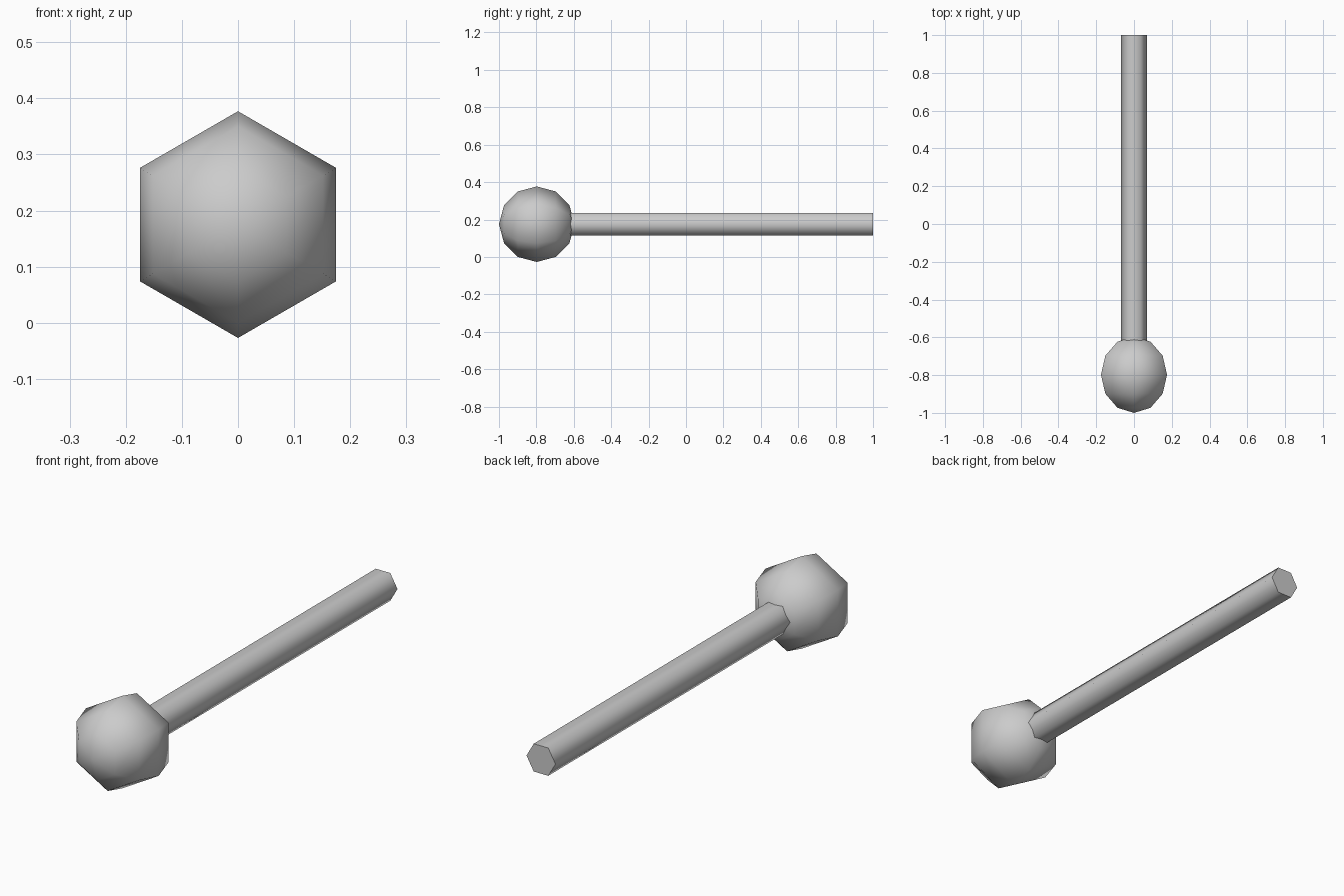
import bpy, bmesh, math
from mathutils import Matrix

cube = bpy.data.objects.get("Cube")
if cube:
    bpy.data.objects.remove(cube, do_unlink=True)

SIDES = 6
BALL_R = 0.202
ROD_R = 0.07
MID_Z = BALL_R * math.cos(math.pi / SIDES)   # flat of the hexagon rests on the ground
BALL_Y = BALL_R - 1

grey = bpy.data.materials.new("light_grey")
grey.use_nodes = True
colour = (0.6, 0.6, 0.6, 1)
grey.diffuse_color = colour
grey.node_tree.nodes["Principled BSDF"].inputs["Base Color"].default_value = colour

# Turns the z axis of a primitive onto the y axis
LAY = Matrix.Rotation(-math.pi / 2, 4, 'X')


def finish(name, bm):
    for v in bm.verts:
        v.co = LAY @ v.co
    bmesh.ops.recalc_face_normals(bm, faces=bm.faces)
    mesh = bpy.data.meshes.new(name)
    bm.to_mesh(mesh)
    bm.free()
    mesh.materials.append(grey)
    obj = bpy.data.objects.new(name, mesh)
    bpy.context.collection.objects.link(obj)
    bpy.ops.object.select_all(action='DESELECT')
    obj.select_set(True)
    bpy.context.view_layer.objects.active = obj
    bpy.ops.object.shade_smooth_by_angle(angle=math.radians(65))
    return obj


# Six-sided ball at the front end
bm = bmesh.new()
bmesh.ops.create_uvsphere(bm, u_segments=SIDES, v_segments=6, radius=BALL_R)
ball = finish("ball_head", bm)
ball.location = (0, BALL_Y, MID_Z)

# Hexagonal rod running to the back, with flat ends
start, end = -0.63, 1.0
bm = bmesh.new()
bmesh.ops.create_cone(bm, cap_ends=True, segments=SIDES, radius1=ROD_R,
                      radius2=ROD_R, depth=end - start)
# Turn a corner of the rod onto the x axis, as on the ball
corner = max(bm.verts, key=lambda v: v.co.x).co
turn = Matrix.Rotation(-math.atan2(corner.y, corner.x), 4, 'Z')
bmesh.ops.transform(bm, matrix=turn, verts=bm.verts)
rod = finish("rod", bm)
rod.location = (0, (start + end) / 2, MID_Z)
